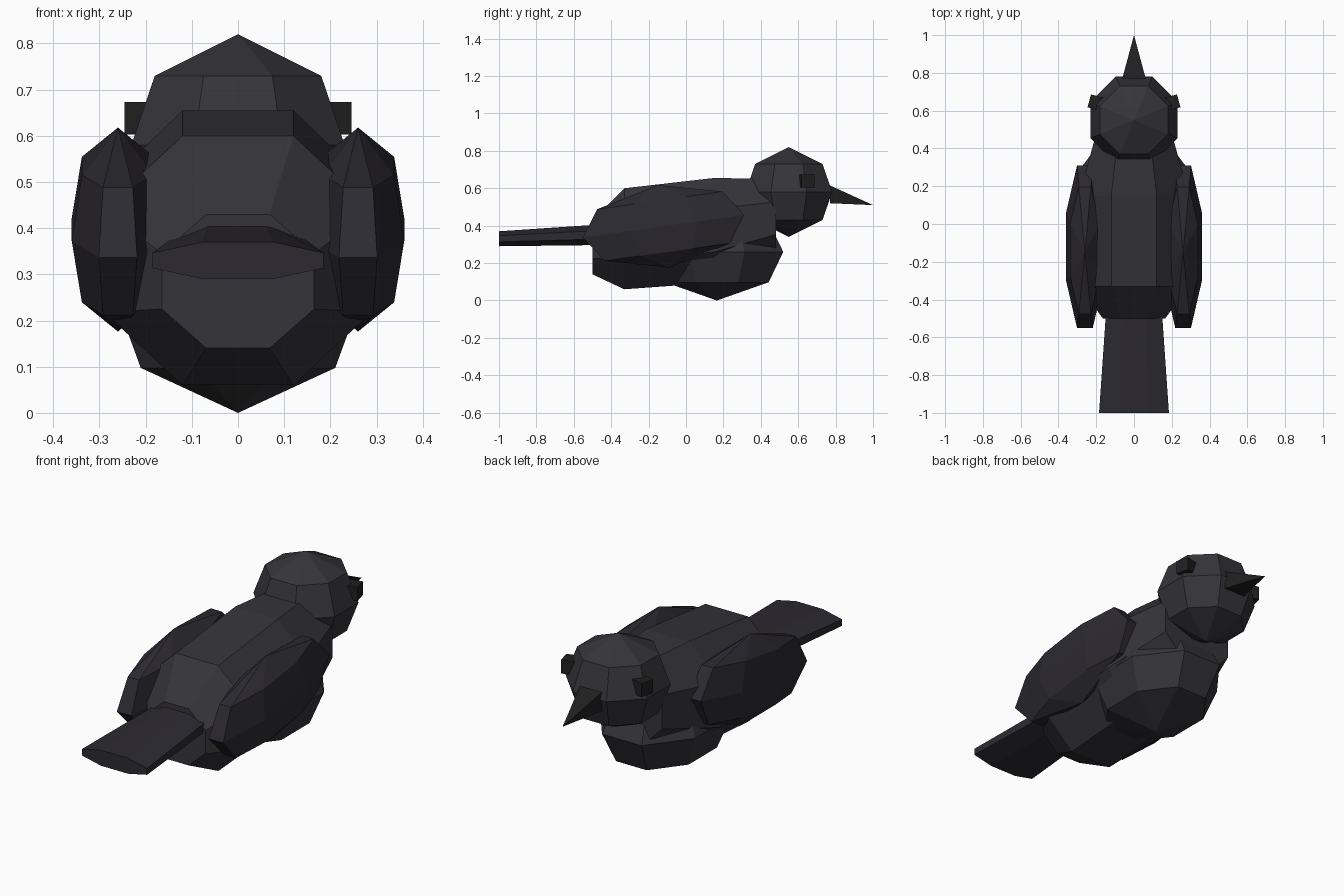
import bpy, bmesh, math
from mathutils import Matrix

if "Cube" in bpy.data.objects:
    bpy.data.objects.remove(bpy.data.objects["Cube"])


def material(name, rgb):
    m = bpy.data.materials.new(name)
    m.diffuse_color = (*rgb, 1)
    m.use_nodes = True
    m.node_tree.nodes["Principled BSDF"].inputs["Base Color"].default_value = m.diffuse_color
    return m


PLUMAGE = material("plumage", (0.035, 0.035, 0.042))
WING = material("wing_feathers", (0.025, 0.023, 0.031))
BLACK = material("black", (0.014, 0.014, 0.014))
OCT = [math.radians(22.5 + 45 * i) for i in range(8)]
K = 1 / math.cos(math.pi / 8)  # flat-to-flat size to corner radius


def finish(bm, name, mat):
    bmesh.ops.recalc_face_normals(bm, faces=bm.faces)
    me = bpy.data.meshes.new(name)
    bm.to_mesh(me)
    bm.free()
    me.materials.append(mat)
    ob = bpy.data.objects.new(name, me)
    bpy.context.collection.objects.link(ob)
    return ob


def bridge(bm, rings):
    for a, b in zip(rings, rings[1:]):
        for i in range(8):
            j = (i + 1) % 8
            bm.faces.new((a[i], a[j], b[j], b[i]))


def loft(name, sections, mat):
    """Octagonal sections along y: (y, centre z, half width, half height)."""
    bm = bmesh.new()
    rings = [[bm.verts.new((w * K * math.cos(a), y, z + h * K * math.sin(a))) for a in OCT]
             for y, z, w, h in sections]
    bridge(bm, rings)
    bm.faces.new(rings[0])
    bm.faces.new(rings[-1])
    return finish(bm, name, mat)


def faceted_ball(name, centre, half, mat, tilt=0):
    """Eight-sided ball with poles on z; half = flat-to-flat half sizes."""
    bm = bmesh.new()
    rings = [[bm.verts.new((r * K * math.cos(a), r * K * math.sin(a), z)) for a in OCT]
             for r, z in ((0.78, 0.625), (1, 0), (0.78, -0.625))]
    bridge(bm, rings)
    for ring, z in ((rings[0], 1), (rings[-1], -1)):
        pole = bm.verts.new((0, 0, z))
        for i in range(8):
            bm.faces.new((ring[i], ring[(i + 1) % 8], pole))
    bm.transform(Matrix.Translation(centre) @ Matrix.Rotation(tilt, 4, 'X')
                 @ Matrix.Diagonal((*half, 1)))
    return finish(bm, name, mat)


# Body, tail, breast and head
loft("body", [(-0.5, 0.285, 0.165, 0.145), (-0.33, 0.33, 0.29, 0.27),
              (0.15, 0.375, 0.29, 0.28), (0.48, 0.44, 0.2, 0.21)], PLUMAGE)
loft("tail", [(-1, 0.33, 0.185, 0.04), (-0.42, 0.353, 0.145, 0.056)], WING)
faceted_ball("breast", (0, 0.165, 0.26), (0.27, 0.355, 0.26), PLUMAGE)
faceted_ball("head", (0, 0.55, 0.58), (0.231, 0.231, 0.24), PLUMAGE)

# Wings and eyes, one per side
for side, s in (("left", -1), ("right", 1)):
    faceted_ball(side + "_wing", (s * 0.26, -0.12, 0.397), (0.1, 0.435, 0.223), WING,
                 math.radians(8))
    bm = bmesh.new()
    bmesh.ops.create_cube(bm, size=0.07)
    bm.transform(Matrix.Translation((s * 0.203, 0.643, 0.638))
                 @ Matrix.Rotation(s * math.radians(15), 4, 'Z'))
    finish(bm, side + "_eye", BLACK)

# Beak: four-sided spike pointing slightly down
bm = bmesh.new()
base = [bm.verts.new((x, 0.77, z)) for x, z in
        ((-0.062, 0.52), (0.062, 0.52), (0.062, 0.615), (-0.062, 0.615))]
tip = bm.verts.new((0, 1, 0.51))
bm.faces.new(base)
for i in range(4):
    bm.faces.new((base[i], base[(i + 1) % 4], tip))
finish(bm, "beak", BLACK)
